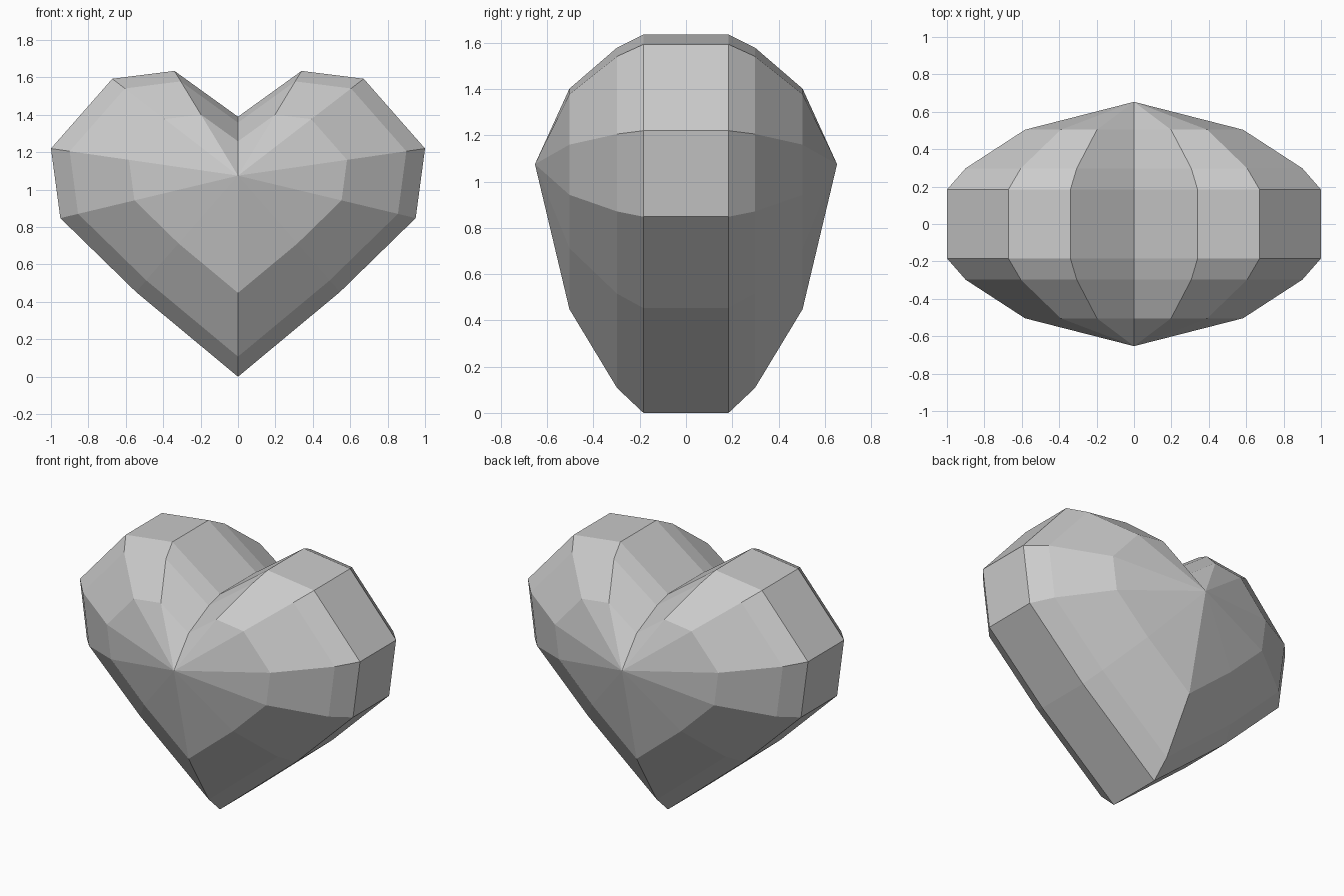
import bpy
import bmesh

if "Cube" in bpy.data.objects:
    bpy.data.objects.remove(bpy.data.objects["Cube"])

# Right half of the heart outline (x, z), bottom tip to top notch
half = [(0, 0), (0.545, 0.453), (0.95, 0.848), (1, 1.22),
        (0.672, 1.593), (0.34, 1.635), (0, 1.39)]
outline = half + [(-x, z) for x, z in half[-2:0:-1]]
CENTRE_Z = 1.075

# Rings shrink towards a point at the front and back: (y, scale)
steps = [(0.184, 1.0), (0.298, 0.9), (0.504, 0.583)]
rings = [(-y, s) for y, s in reversed(steps)] + steps

bm = bmesh.new()
loops = [[bm.verts.new((x * s, y, CENTRE_Z + (z - CENTRE_Z) * s))
          for x, z in outline] for y, s in rings]
front = bm.verts.new((0, -0.653, CENTRE_Z))
back = bm.verts.new((0, 0.653, CENTRE_Z))
n = len(outline)

# Facet bands between rings, and triangle fans at both ends
for i in range(n):
    j = (i + 1) % n
    for a, b in zip(loops, loops[1:]):
        bm.faces.new((a[i], a[j], b[j], b[i]))
    bm.faces.new((front, loops[0][j], loops[0][i]))
    bm.faces.new((back, loops[-1][i], loops[-1][j]))
bmesh.ops.recalc_face_normals(bm, faces=bm.faces)

mesh = bpy.data.meshes.new("heart")
bm.to_mesh(mesh)
bm.free()
heart = bpy.data.objects.new("heart", mesh)
bpy.context.collection.objects.link(heart)
